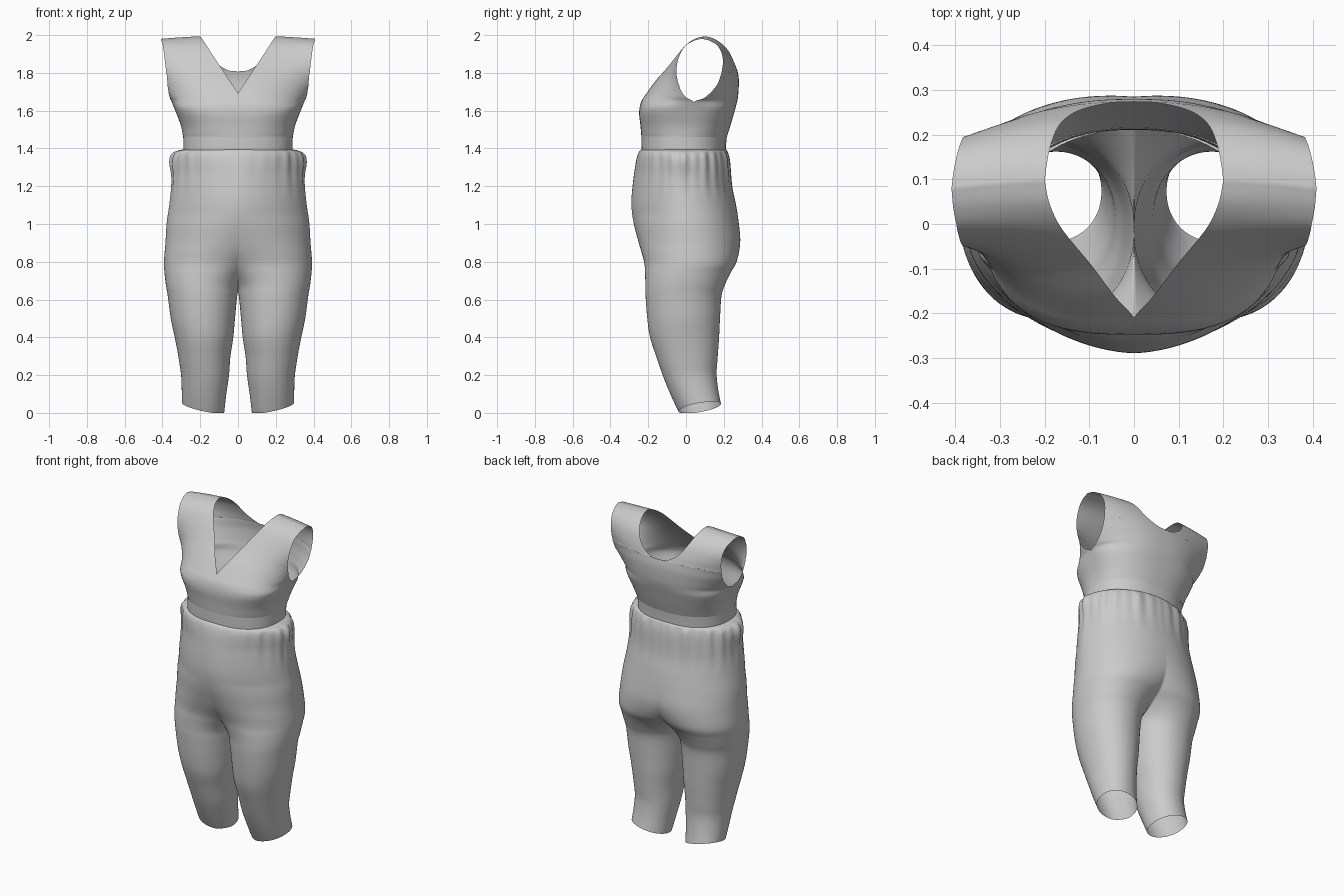
import bpy, bmesh, math

if "Cube" in bpy.data.objects:
    bpy.data.objects.remove(bpy.data.objects["Cube"])


def spline(rows, steps):
    """Catmull-Rom interpolation through a short table of section rows."""
    out = []
    for i in range(len(rows) - 1):
        p0, p1 = rows[max(i - 1, 0)], rows[i]
        p2, p3 = rows[i + 1], rows[min(i + 2, len(rows) - 1)]
        for s in range(steps):
            t = s / steps
            out.append([0.5 * (2 * b + (c - a) * t + (2 * a - 5 * b + 4 * c - d) * t * t
                               + (3 * b - a - 3 * c + d) * t ** 3)
                        for a, b, c, d in zip(p0, p1, p2, p3)])
    out.append(list(rows[-1]))
    return out


def clamp(v):
    return min(max(v, 0), 1)


def add_grid(bm, grid):
    """Skin a grid of points with quads."""
    vs = [[bm.verts.new(p) for p in row] for row in grid]
    for r0, r1 in zip(vs, vs[1:]):
        for j in range(len(r0) - 1):
            bm.faces.new((r0[j], r0[j + 1], r1[j + 1], r1[j]))


def make_half(name, grids, weld):
    """Build the +x half of a garment part and mirror it."""
    bm = bmesh.new()
    for g in grids:
        add_grid(bm, g)
    bmesh.ops.remove_doubles(bm, verts=bm.verts, dist=weld)
    bmesh.ops.recalc_face_normals(bm, faces=bm.faces)
    me = bpy.data.meshes.new(name)
    bm.to_mesh(me)
    bm.free()
    me.shade_smooth()
    ob = bpy.data.objects.new(name, me)
    bpy.context.collection.objects.link(ob)
    mod = ob.modifiers.new("mirror", 'MIRROR')
    mod.merge_threshold = 0.0008
    return ob


def spow(v, n):
    return math.copysign(abs(v) ** (2 / n), v)


# Bodice panels: centre z, centre y, neck x, then side edge x, y, z
front_rows = [
    (1.46, -.236, 0, .29, 0, 1.46), (1.52, -.241, 0, .302, .02, 1.52),
    (1.59, -.248, 0, .328, .035, 1.59), (1.645, -.238, 0, .35, .04, 1.645),
    (1.69, -.210, 0, .363, -.005, 1.675), (1.76, -.16, .045, .373, -.035, 1.73),
    (1.83, -.10, .09, .38, -.05, 1.80), (1.90, -.045, .135, .388, -.042, 1.87),
    (1.95, 0, .168, .397, -.01, 1.935), (1.985, .05, .19, .406, .035, 1.967),
    (1.998, .10, .20, .41, .08, 1.98)]
back_rows = [
    (1.46, .216, 0, .29, 0, 1.46), (1.52, .235, 0, .302, .02, 1.52),
    (1.59, .255, 0, .328, .035, 1.59), (1.645, .27, 0, .35, .04, 1.645),
    (1.69, .277, 0, .36, .10, 1.67), (1.76, .28, 0, .37, .16, 1.73),
    (1.805, .274, 0, .376, .185, 1.79), (1.815, .272, .055, .377, .187, 1.80),
    (1.86, .258, .125, .38, .195, 1.85),
    (1.92, .23, .165, .386, .19, 1.90), (1.965, .185, .185, .395, .165, 1.945),
    (1.99, .14, .195, .405, .12, 1.972), (1.998, .10, .20, .41, .08, 1.98)]


def bodice_panel(rows, p_top, steps=5, cols=28):
    grid = []
    for k, (zc, yc, nx, ex, ey, ez) in enumerate(spline(rows, steps)):
        if k <= 4 * steps:
            nx = 0
        blend = clamp((k / steps - 2.5) / 3)
        p = 2.3 + (p_top - 2.3) * clamp(k / steps / 2)
        e = 1 / p + (1 - 1 / p) * blend
        a0 = math.asin(max(nx, 0) / ex)
        line = []
        for j in range(cols + 1):
            t = math.sin(a0 + (math.pi / 2 - a0) * j / cols)
            f = max(1 - t ** p, 0) ** e
            line.append((ex * t, ey + (yc - ey) * f, zc + (ez - zc) * t * t))
        grid.append(line)
    return grid


make_half("bodice", [bodice_panel(front_rows, 2.8), bodice_panel(back_rows, 2.4)], 0.003)

# Waistband
band = []
for z, rx, yf, yb in ((1.38, .288, -.235, .211), (1.42, .289, -.236, .212),
                      (1.462, .290, -.236, .216)):
    ring = []
    for j in range(49):
        a = math.pi * (j / 48 - 0.5)
        ring.append((rx * spow(math.cos(a), 2.3) if 0 < j < 48 else 0,
                     (yf + yb) / 2 + (yb - yf) / 2 * spow(math.sin(a), 2.3), z))
    band.append(ring)
make_half("waistband", [band], 0.0005)

# Trousers: z, thigh centre x, half width, front y, back y
trouser_rows = [
    (1.395, 0, .289, -.235, .212), (1.38, 0, .328, -.25, .222),
    (1.33, 0, .343, -.265, .234), (1.2, 0, .352, -.283, .245),
    (1.1, 0, .364, -.289, .265), (1.0, .02, .358, -.276, .28),
    (.9, .06, .324, -.25, .287), (.8, .13, .262, -.222, .268),
    (.74, .165, .224, -.217, .235), (.68, .185, .197, -.215, .207),
    (.62, .188, .184, -.214, .188), (.5, .186, .17, -.205, .18),
    (.4, .18, .155, -.19, .175), (.3, .178, .138, -.158, .168),
    (.2, .175, .127, -.123, .162), (.1, .18, .118, -.083, .17),
    (0, .185, .112, -.04, .185)]
N = 140
legs = []
for z, cx, rx, yf, yb in spline(trouser_rows, 6):
    ratio = clamp(cx / rx)
    amax = math.acos(-ratio ** 1.05)   # clip thigh section at the centre plane
    gather = clamp((z - 1.12) / .24) * clamp((1.395 - z) / .03)
    # Belly section is more pointed than the thighs
    belly = clamp((z - .85) / .2) * clamp((1.42 - z) / .15)
    ring = []
    for j in range(N + 1):
        a = amax * (2 * j / N - 1)
        sq = 2.1 - (.35 * belly if a < 0 else 0)
        # Gathers under the band, softer at centre front, with a pocket bulge at the side
        w = 0.2 + 0.8 * clamp((math.sin(a) + 0.95) / 0.6)
        fold = 0.011 * gather * w * (math.cos(27 * a) + 0.8 * math.sin(17 * a + 1)
                                     + 0.6 * math.cos(9 * a + 2))
        bulge = 0.05 * math.exp(-(a / .3) ** 2 - ((z - 1.34) / .06) ** 2) * min(gather * 2, 1)
        r = 1 + fold + bulge
        x = max(cx + rx * r * spow(math.cos(a), sq), 0)
        if ratio < 1 and j in (0, N):
            x = 0
        y = (yf + yb) / 2 + (yb - yf) / 2 * r * spow(math.sin(a), sq)
        # Slanted hem
        hem = max(1 - z / .25, 0)
        lift = .05 * (x - .07) / .23 + .04 * (y + .04) / .23 - .016
        ring.append((x, y, max(z + hem * lift, 0)))
    legs.append(ring)
make_half("trousers", [legs], 0.0005)
